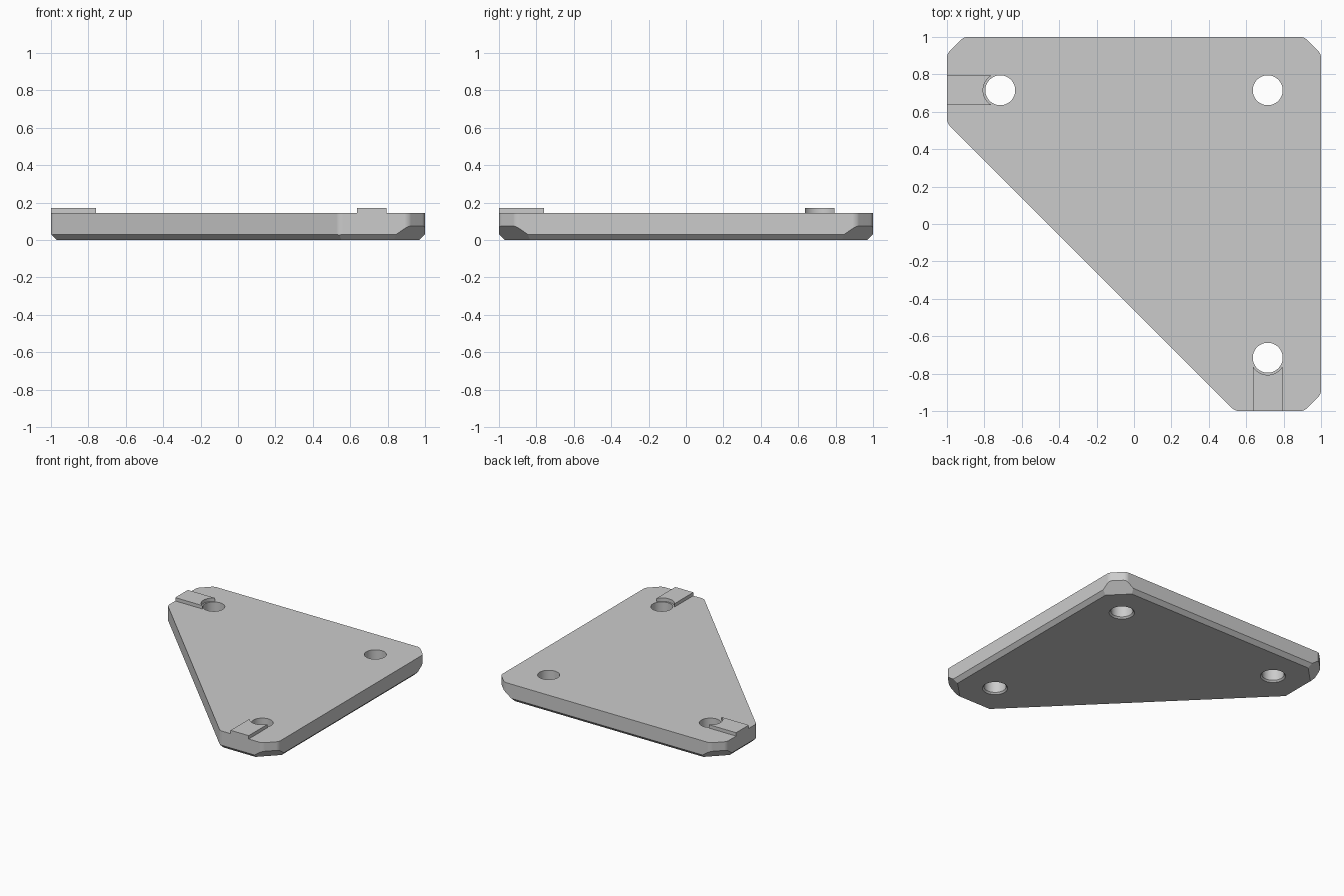
import bpy, bmesh, math
from mathutils import Vector

THICK, TAB_TOP = 0.144, 0.171
HOLE, RELIEF, PITCH = 0.08, 0.092, 0.715

cube = bpy.data.objects.get("Cube")
if cube:
    bpy.data.objects.remove(cube, do_unlink=True)

grey = bpy.data.materials.new("plain grey")
grey.use_nodes = True
colour = (0.6, 0.6, 0.6, 1)
grey.diffuse_color = colour
grey.node_tree.nodes["Principled BSDF"].inputs["Base Color"].default_value = colour


def to_object(name, bm):
    bmesh.ops.recalc_face_normals(bm, faces=bm.faces)
    mesh = bpy.data.meshes.new(name)
    bm.to_mesh(mesh)
    bm.free()
    mesh.materials.append(grey)
    obj = bpy.data.objects.new(name, mesh)
    bpy.context.collection.objects.link(obj)
    return obj


def prism(points, z0, z1):
    bm = bmesh.new()
    face = bm.faces.new([bm.verts.new((x, y, z0)) for x, y in points])
    top = bmesh.ops.extrude_face_region(bm, geom=[face])["geom"]
    verts = [v for v in top if isinstance(v, bmesh.types.BMVert)]
    bmesh.ops.translate(bm, verts=verts, vec=(0, 0, z1 - z0))
    return bm


def trim(bm, point, normal):
    """Slice off everything in front of a plane and cap the cut."""
    bmesh.ops.bisect_plane(bm, geom=bm.verts[:] + bm.edges[:] + bm.faces[:],
                           dist=1e-5, plane_co=point, plane_no=normal, clear_outer=True)
    bmesh.ops.holes_fill(bm, edges=[e for e in bm.edges if e.is_boundary], sides=0)


def smooth(obj):
    bpy.ops.object.select_all(action="DESELECT")
    obj.select_set(True)
    bpy.context.view_layer.objects.active = obj
    bpy.ops.object.shade_smooth_by_angle(angle=math.radians(30))


# Plate: triangular outline with clipped, softened corners
outline = [(-1, 0.54), (0.54, -1), (0.91, -1), (1, -0.91),
           (1, 0.91), (0.91, 1), (-0.91, 1), (-1, 0.91)]
bm = prism(outline, 0, THICK)
upright = [e for e in bm.edges if abs(e.verts[0].co.z - e.verts[1].co.z) > 0.1]
bmesh.ops.bevel(bm, geom=upright, offset=0.02, segments=4, profile=0.5, affect="EDGES")

# Underside chamfers: shallow along the sides, taller at the clipped corners
diag = math.sqrt(0.5)
sides = [((1, 0), 1), ((-1, 0), 1), ((0, 1), 1), ((0, -1), 1), ((-diag, -diag), 0.46 * diag)]
corners = [((sx * diag, sy * diag), 1.91 * diag) for sx, sy in ((1, 1), (1, -1), (-1, 1))]
for group, height in ((sides, 0.03), (corners, 0.075)):
    for (nx, ny), reach in group:
        trim(bm, Vector((nx * reach, ny * reach, height)), Vector((nx, ny, -1)).normalized())
plate = to_object("plate", bm)

# Bolt holes with a small flare underneath
for i, (x, y) in enumerate([(-PITCH, PITCH), (PITCH, PITCH), (PITCH, -PITCH)]):
    bm = bmesh.new()
    rings = []
    for r, z in ((RELIEF + 0.01, -0.01), (HOLE, 0.012), (HOLE, 0.3)):
        rings.append(bmesh.ops.create_circle(bm, segments=48, radius=r)["verts"])
        bmesh.ops.translate(bm, verts=rings[-1], vec=(x, y, z))
    for low, high in zip(rings, rings[1:]):
        for k in range(48):
            n = (k + 1) % 48
            bm.faces.new((low[k], low[n], high[n], high[k]))
    bm.faces.new(rings[0])
    bm.faces.new(rings[-1])
    cutter = to_object("hole_cutter", bm)
    cutter.hide_render = True
    mod = plate.modifiers.new("hole", "BOOLEAN")
    mod.operation, mod.solver, mod.object = "DIFFERENCE", "EXACT", cutter
    bpy.context.view_layer.objects.active = plate
    bpy.ops.object.modifier_apply(modifier=mod.name)
    bpy.data.objects.remove(cutter, do_unlink=True)

smooth(plate)
weighted = plate.modifiers.new("weighted normals", "WEIGHTED_NORMAL")
weighted.keep_sharp = True

# Raised keys running from the edge to a concave end around the hole
half = math.asin(HOLE / RELIEF)
key = [(-1, PITCH + HOLE), (-1, PITCH - HOLE)]
for k in range(17):
    a = math.pi + half - 2 * half * k / 16
    key.append((-PITCH + RELIEF * math.cos(a), PITCH + RELIEF * math.sin(a)))
for name, points in (("right_key", key), ("front_key", [(y, x) for x, y in key])):
    smooth(to_object(name, prism(points, THICK, TAB_TOP)))
